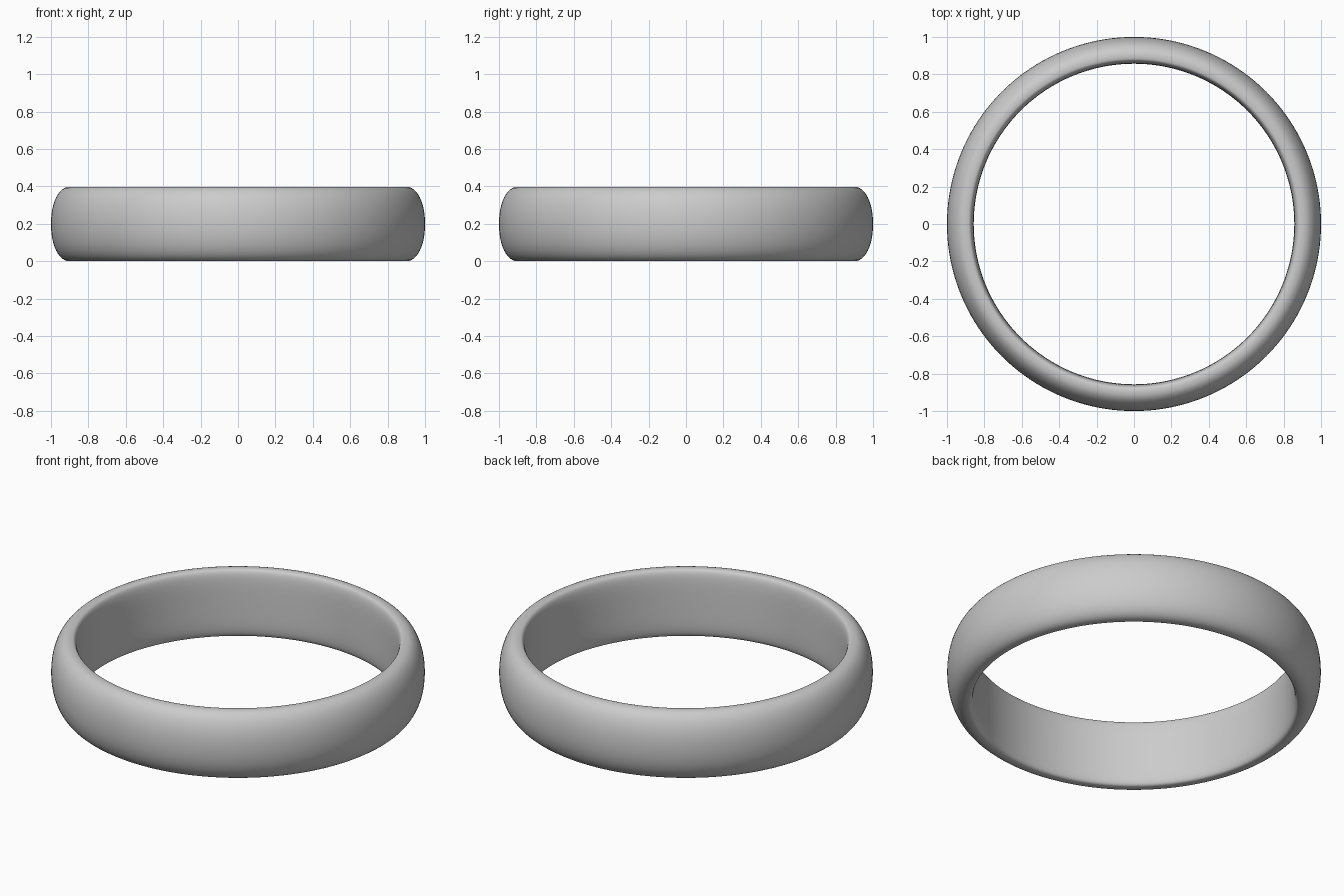
import bpy, bmesh
from math import sin, cos, pi, copysign

if "Cube" in bpy.data.objects:
    bpy.data.objects.remove(bpy.data.objects["Cube"])

SEG, N = 160, 48


def section(t):
    """Ring cross-section: domed outside, flatter inside with rounded edges."""
    c, s = cos(t), sin(t)
    if c >= 0:
        width, e = 0.1, 0.95       # outer dome
    else:
        width, e = 0.043, 0.5      # inner wall
    r = 0.9 + width * copysign(abs(c) ** e, c)
    z = 0.199 + 0.199 * copysign(abs(s) ** e, s)
    return r, z


# Band: cross-section swept around the z axis
bm = bmesh.new()
profile = [section(2 * pi * i / N) for i in range(N)]
rings = []
for k in range(SEG):
    a = 2 * pi * k / SEG
    rings.append([bm.verts.new((r * cos(a), r * sin(a), z)) for r, z in profile])
for k in range(SEG):
    p, q = rings[k], rings[(k + 1) % SEG]
    for i in range(N):
        j = (i + 1) % N
        bm.faces.new((p[i], q[i], q[j], p[j])).smooth = True
bmesh.ops.recalc_face_normals(bm, faces=bm.faces)

mesh = bpy.data.meshes.new("ring_band")
bm.to_mesh(mesh)
bm.free()
bpy.context.collection.objects.link(bpy.data.objects.new("ring_band", mesh))
